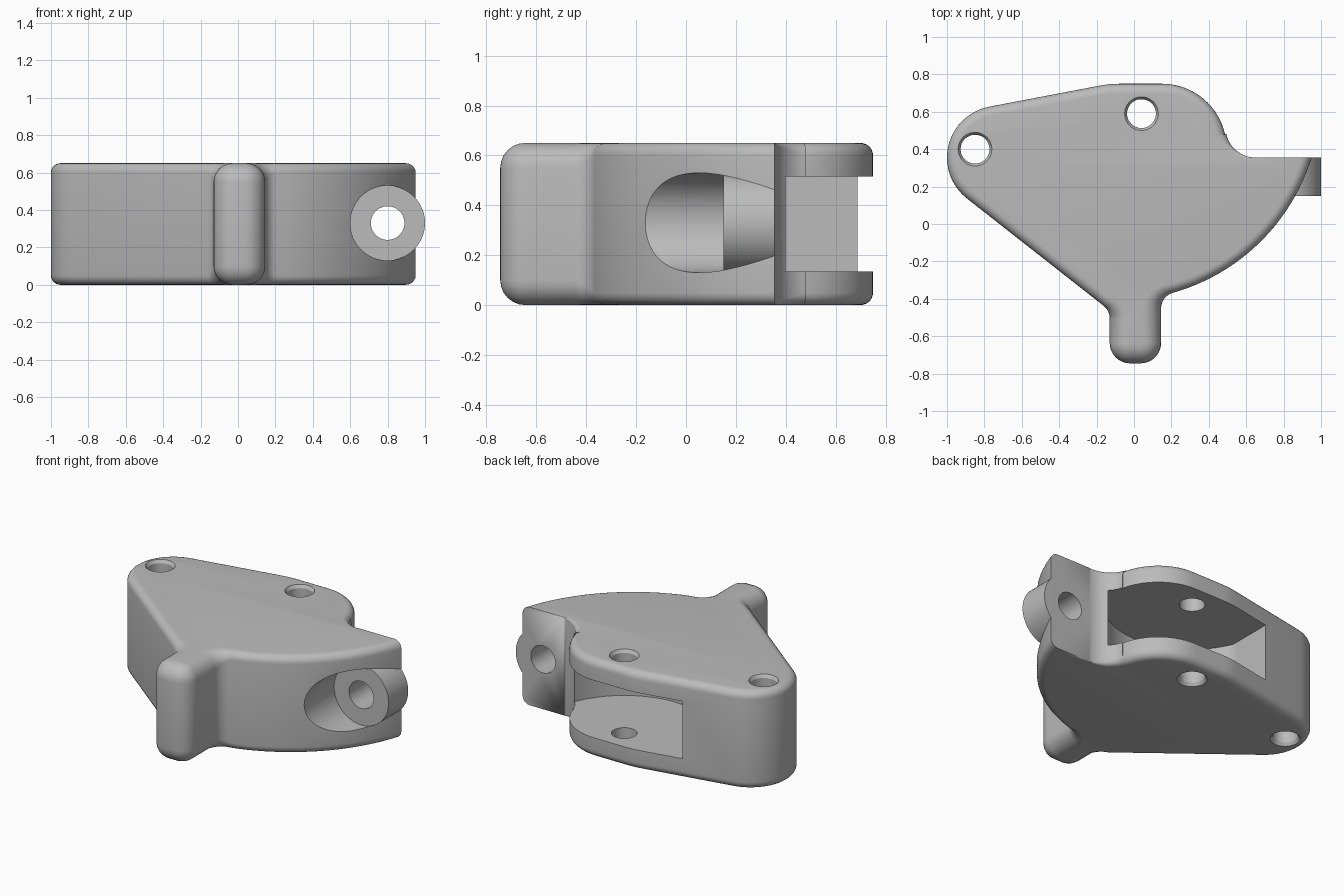
import bpy, bmesh, math
from mathutils import Vector

default = bpy.data.objects.get("Cube")
if default:
    bpy.data.objects.remove(default, do_unlink=True)

HEIGHT = 0.65
EDGE, NECK = 0.05, 0.1          # fillet radii of the body and of the front stub

grey = bpy.data.materials.new("plain grey")
grey.use_nodes = True
grey.diffuse_color = (0.5, 0.5, 0.5, 1)
grey.node_tree.nodes["Principled BSDF"].inputs["Base Color"].default_value = (0.5, 0.5, 0.5, 1)


def make_object(name, bm):
    bmesh.ops.remove_doubles(bm, verts=bm.verts, dist=0.0001)
    bmesh.ops.recalc_face_normals(bm, faces=bm.faces)
    mesh = bpy.data.meshes.new(name)
    bm.to_mesh(mesh)
    bm.free()
    mesh.materials.append(grey)
    obj = bpy.data.objects.new(name, mesh)
    bpy.context.collection.objects.link(obj)
    return obj


def loft(name, rings):
    """Skin closed rings of points and cap both ends."""
    bm = bmesh.new()
    loops = [[bm.verts.new(p) for p in ring] for ring in rings]
    count = len(loops[0])
    for low, high in zip(loops, loops[1:]):
        for i in range(count):
            j = (i + 1) % count
            bm.faces.new((low[i], low[j], high[j], high[i]))
    bm.faces.new(loops[0][::-1])
    bm.faces.new(loops[-1])
    return make_object(name, bm)


def turned(name, x, y, profile, segments=48):
    """Upright turned shape from (radius, z) pairs."""
    turns = [math.tau * i / segments for i in range(segments)]
    return loft(name, [[(x + r * math.cos(a), y + r * math.sin(a), z) for a in turns]
                       for r, z in profile])


def rod(name, x, z, radius, front, back, segments=64):
    """Cylinder running front to back."""
    turns = [math.tau * i / segments for i in range(segments)]
    return loft(name, [[(x + radius * math.cos(a), y, z + radius * math.sin(a)) for a in turns]
                       for y in (front, back)])


def combine(target, tool, operation):
    mod = target.modifiers.new(operation, 'BOOLEAN')
    mod.operation, mod.solver, mod.object = operation, 'EXACT', tool
    bpy.context.view_layer.objects.active = target
    bpy.ops.object.modifier_apply(modifier=mod.name)
    bpy.data.objects.remove(tool, do_unlink=True)


# Body outline: tangent arcs, each point with its outward direction and fillet radius
outline = []


def arc(cx, cy, r, start, end, steps, fillet, fillet_end=None):
    fillet_end = fillet if fillet_end is None else fillet_end
    side = 1 if end > start else -1
    for i in range(steps + 1):
        t = i / steps
        a = math.radians(start + (end - start) * t)
        d = Vector((math.cos(a), math.sin(a)))
        outline.append((Vector((cx, cy)) + d * r, d * side, fillet + (fillet_end - fillet) * t))


arc(-0.723, 0.355, 0.277, 100.8, 231.9, 20, EDGE)              # left end
arc(-0.215, -0.504, 0.085, 51.9, 0, 8, EDGE, NECK)             # into the stub
arc(-0.02, -0.635, 0.11, 180, 270, 10, NECK)                   # stub corners
arc(0.035, -0.635, 0.11, 270, 360, 10, NECK)
arc(0.23, -0.45, 0.085, 180, 105.7, 8, NECK, EDGE)             # out of the stub
arc(-0.087, 0.677, 1.0856, -74.3, -17.25, 24, EDGE)            # wide curved front
tip, direction, size = outline[-1]
outline[-1] = (tip, Vector((1 / direction.x, 0)), size)        # sharp tip
arc(0.65, 0.355 + 0.16, 0.16, 270, 191.9, 12, 0, EDGE)         # hollow at the back
arc(0.15, 0.405, 0.345, 11.9, 90, 14, EDGE)                    # right shoulder
arc(-0.073, 0.15, 0.6, 90, 100.8, 5, EDGE)                     # top of the back

# Body with rounded rims
STEPS = 6
rings = []
for upper in (False, True):
    for i in range(STEPS + 1):
        a = math.pi / 2 * (STEPS - i if upper else i) / STEPS
        ring = []
        for p, d, r in outline:
            q = p - d * r * (1 - math.sin(a))
            drop = r * (1 - math.cos(a))
            ring.append((q.x, q.y, HEIGHT - drop if upper else drop))
        rings.append(ring)
body = loft("bracket_body", rings)

# Round recess in front of the boss, then the boss and its bore
SCREW_X, SCREW_Z = 0.8, 0.33
combine(body, rod("recess_cutter", SCREW_X, SCREW_Z, 0.2, -0.6, 0.15), 'DIFFERENCE')
combine(body, rod("screw_boss", SCREW_X, SCREW_Z, 0.2, 0.15, 0.355), 'UNION')
combine(body, rod("bore_cutter", SCREW_X, SCREW_Z, 0.09, -0.2, 0.6, 40), 'DIFFERENCE')

# Disc-shaped slot open to the back, with a flat left end
slot = turned("slot_cutter", 0.04, 0.59, [(0.535, 0.135), (0.535, 0.515)], 96)
for v in slot.data.vertices:
    v.co.x = max(v.co.x, -0.455)
combine(slot, turned("slot_end", 0.04, 0.59, [(0.3, 0.135), (0.3, 0.515)]), 'UNION')
combine(body, slot, 'DIFFERENCE')

# Upright pin holes with chamfered mouths
for x, y in ((-0.85, 0.40), (0.04, 0.59)):
    profile = [(0.105, -0.015), (0.09, 0), (0.077, 0.02),
               (0.077, HEIGHT - 0.02), (0.09, HEIGHT), (0.105, HEIGHT + 0.015)]
    combine(body, turned("hole_cutter", x, y, profile), 'DIFFERENCE')

bpy.ops.object.select_all(action='DESELECT')
body.select_set(True)
bpy.context.view_layer.objects.active = body
bpy.ops.object.shade_smooth_by_angle(angle=math.radians(30))
